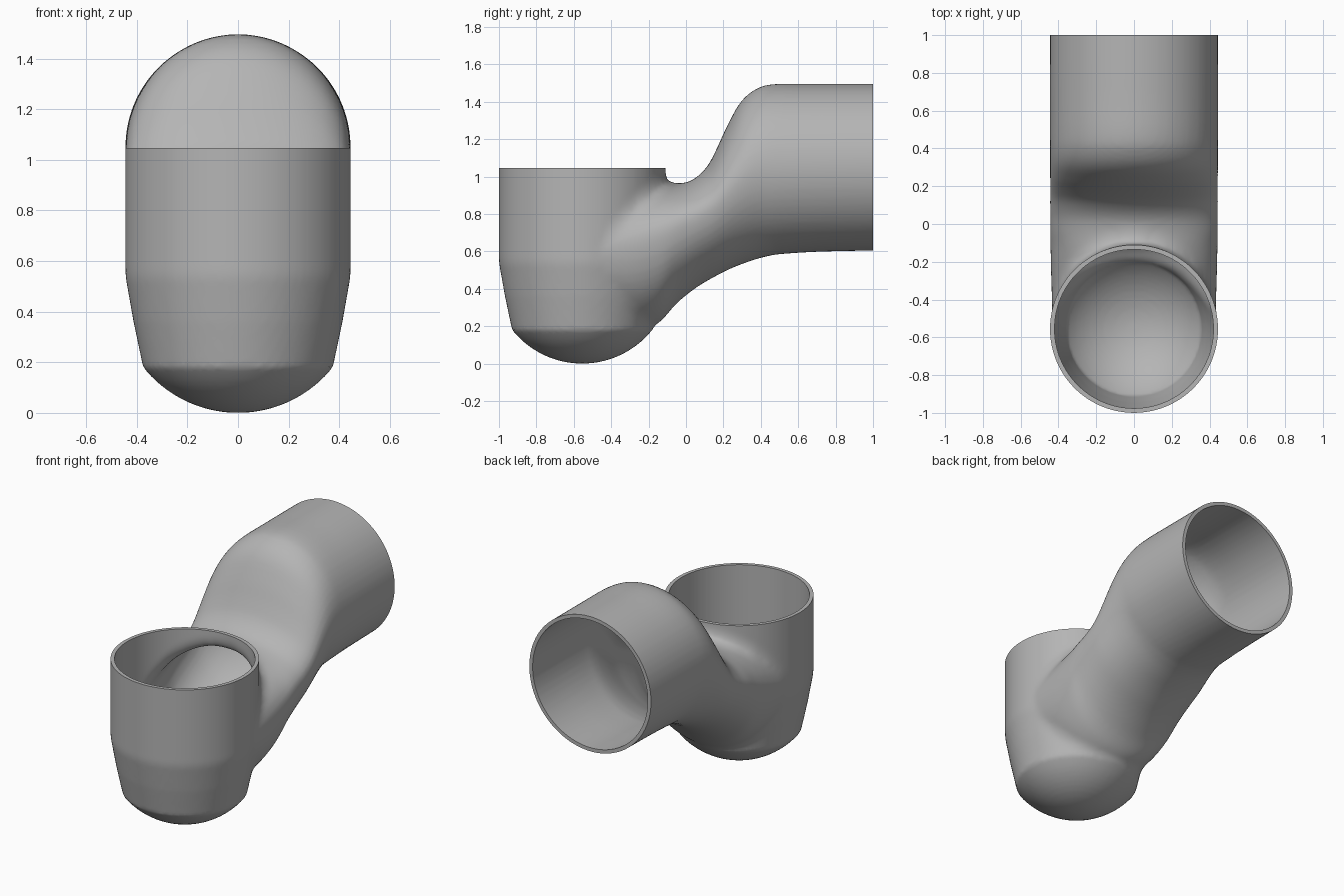
import bpy, bmesh, math
from mathutils import Vector

if "Cube" in bpy.data.objects:
    bpy.data.objects.remove(bpy.data.objects["Cube"])

SEG = 72
WALL = 0.024
CUP_Y = -0.555
VOXEL = 0.018

plastic = bpy.data.materials.new("grey_plastic")
plastic.diffuse_color = (0.46, 0.46, 0.46, 1)
plastic.use_nodes = True
plastic.node_tree.nodes["Principled BSDF"].inputs["Base Color"].default_value = plastic.diffuse_color


def skin(name, rings):
    """Closed solid through equal-sized rings, capped at both ends."""
    bm = bmesh.new()
    loops = [[bm.verts.new(p) for p in ring] for ring in rings]
    for a, b in zip(loops, loops[1:]):
        for i in range(len(a)):
            j = (i + 1) % len(a)
            bm.faces.new((a[i], a[j], b[j], b[i]))
    bm.faces.new(loops[0])
    bm.faces.new(loops[-1])
    bmesh.ops.recalc_face_normals(bm, faces=bm.faces)
    me = bpy.data.meshes.new(name)
    bm.to_mesh(me)
    bm.free()
    ob = bpy.data.objects.new(name, me)
    bpy.context.collection.objects.link(ob)
    me.materials.append(plastic)
    return ob


def box(name, y0, y1, z0, z1):
    return skin(name, [[(-1, y0, z), (1, y0, z), (1, y1, z), (-1, y1, z)] for z in (z0, z1)])


def cup(name, inset, top):
    """Upright round cup: domed base, tapered lower wall, straight upper wall."""
    ball = 0.48
    prof = []
    for i in range(1, 13):
        a = math.asin(0.375 / ball) * i / 12
        prof.append(((ball - inset) * math.sin(a), ball - (ball - inset) * math.cos(a)))
    prof += [(0.413 - inset, 0.36), (0.443 - inset, 0.53), (0.445 - inset, 0.56),
             (0.445 - inset, top)]
    return skin(name, [[(r * math.cos(2 * math.pi * i / SEG),
                         CUP_Y + r * math.sin(2 * math.pi * i / SEG), z)
                        for i in range(SEG)] for r, z in prof])


# S-bend stations: top y, top z, bottom y, bottom z, half width, height share of widest point
STATIONS = [
    (-0.56, 0.88, -0.50, 0.20, 0.430, 0.58),
    (-0.32, 0.93, -0.28, 0.17, 0.438, 0.60),
    (-0.13, 0.955, -0.15, 0.215, 0.442, 0.64),
    (-0.04, 0.96, -0.05, 0.322, 0.444, 0.66),
    (0.04, 0.985, 0.06, 0.410, 0.444, 0.65),
    (0.11, 1.05, 0.17, 0.474, 0.444, 0.62),
    (0.16, 1.14, 0.25, 0.513, 0.444, 0.60),
    (0.22, 1.27, 0.32, 0.540, 0.444, 0.57),
    (0.29, 1.395, 0.39, 0.563, 0.444, 0.54),
    (0.37, 1.465, 0.44, 0.575, 0.444, 0.52),
    (0.47, 1.494, 0.50, 0.585, 0.445, 0.50),
    (0.70, 1.495, 0.70, 0.598, 0.445, 0.50),
    (1.00, 1.495, 1.00, 0.605, 0.445, 0.50),
]


def catmull(p0, p1, p2, p3, t):
    return [0.5 * (2 * b + (c - a) * t + (2 * a - 5 * b + 4 * c - d) * t * t
                   + (3 * b - a - 3 * c + d) * t ** 3)
            for a, b, c, d in zip(p0, p1, p2, p3)]


def bend(name, inset, extra):
    """Swept outlet with oval sections."""
    n = len(STATIONS)
    rows = []
    for k in range(n - 1):
        ctrl = [STATIONS[min(max(k + d, 0), n - 1)] for d in (-1, 0, 1, 2)]
        rows += [catmull(*ctrl, s / 4) for s in range(4)]
    end = list(STATIONS[-1])
    rows.append(list(end))
    end[0] += extra
    end[2] += extra
    rows.append(end)
    rings = []
    for ty, tz, by, bz, w, share in rows:
        top, bot = Vector((0, ty, tz)), Vector((0, by, bz))
        trim = (top - bot).normalized() * inset
        top, bot = top - trim, bot + trim
        mid = bot.lerp(top, share)
        ring = []
        for i in range(SEG):
            c, s = math.cos(2 * math.pi * i / SEG), math.sin(2 * math.pi * i / SEG)
            half = top - mid if c > 0 else mid - bot
            ring.append(mid + half * c + Vector(((w - inset) * s, 0, 0)))
        rings.append(ring)
    return skin(name, rings)


def apply(ob, mod):
    bpy.context.view_layer.objects.active = ob
    bpy.ops.object.modifier_apply(modifier=mod.name)


def combine(target, other, op):
    mod = target.modifiers.new(op.lower(), 'BOOLEAN')
    mod.operation = op
    mod.solver = 'EXACT'
    mod.object = other
    apply(target, mod)
    bpy.data.objects.remove(other, do_unlink=True)


def fillet(ob, steps):
    """Even out the mesh, then fill only the hollow creases around the joint."""
    mod = ob.modifiers.new("even", 'REMESH')
    mod.mode = 'VOXEL'
    mod.voxel_size = VOXEL
    apply(ob, mod)
    bm = bmesh.new()
    bm.from_mesh(ob.data)
    zone = [v for v in bm.verts if -0.65 < v.co.y < 0.06 and 0.1 < v.co.z < 1.15]
    near = {v: [e.other_vert(v) for e in v.link_edges] for v in zone}
    for _ in range(steps):
        bm.normal_update()
        moves = []
        for v in zone:
            lift = (sum((o.co for o in near[v]), Vector()) / len(near[v]) - v.co).dot(v.normal)
            if lift > 0.0004:
                moves.append((v, v.normal * lift * 0.6))
        for v, d in moves:
            v.co += d
    # Gentle final pass over the joint
    for _ in range(3):
        bmesh.ops.smooth_vert(bm, verts=[v for v in zone if v.co.y > -0.5 and v.co.z > 0.22],
                              factor=0.4, use_axis_x=True, use_axis_y=True, use_axis_z=True)
    bm.to_mesh(ob.data)
    bm.free()


# Outer shell: joined, blended, then trimmed flat at the rim and the outlet
pipe = cup("pipe_elbow", 0, 1.2)
combine(pipe, bend("outer_bend", 0, 0.1), 'UNION')
fillet(pipe, 30)
combine(pipe, box("rim_trim", -1.2, 0.01, 1.047, 1.4), 'DIFFERENCE')
combine(pipe, box("outlet_trim", 1.0, 1.4, 0.2, 1.8), 'DIFFERENCE')

# Matching inner cavity
cavity = cup("cavity", WALL, 1.25)
combine(cavity, bend("inner_bend", WALL, 0.15), 'UNION')
fillet(cavity, 30)
combine(pipe, cavity, 'DIFFERENCE')

if not pipe.data.materials:
    pipe.data.materials.append(plastic)
for p in pipe.data.polygons:
    p.material_index = 0
bpy.ops.object.select_all(action='DESELECT')
pipe.select_set(True)
bpy.context.view_layer.objects.active = pipe
bpy.ops.object.shade_smooth_by_angle(angle=math.radians(30))
